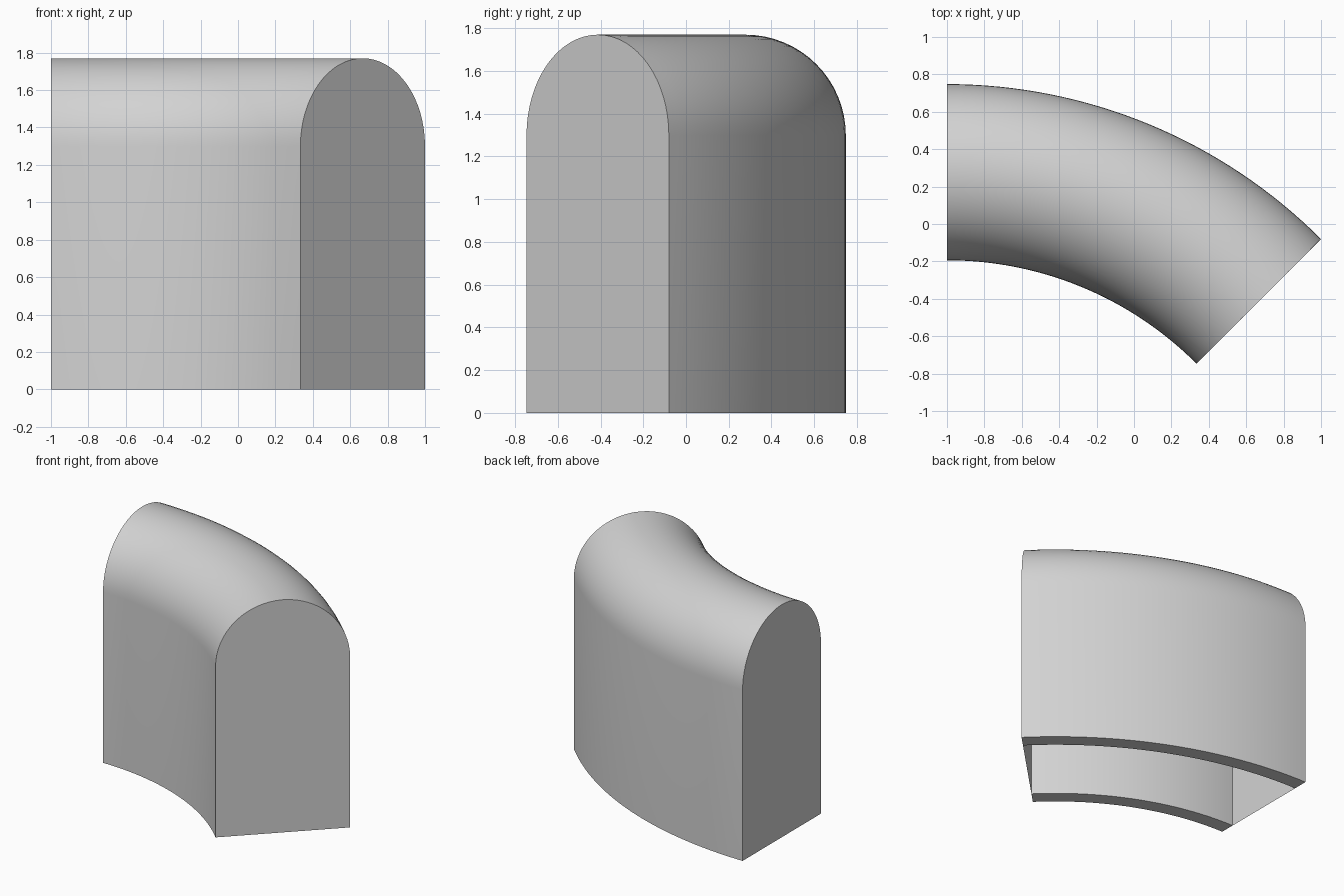
import bpy, bmesh, math

if "Cube" in bpy.data.objects:
    bpy.data.objects.remove(bpy.data.objects["Cube"])

R_OUT, R_IN = 2.828, 1.886          # plan radii of the curved walls
MID, HALF = (R_OUT + R_IN) / 2, (R_OUT - R_IN) / 2
WALL = HALF / 4                     # shell thickness
SPRING = 1.77 - HALF                # height where the round top begins
CX, CY = -1.0, -2.08                # centre of the bend
SWEEP = math.radians(45)
STEPS, ARCH = 32, 32


def arch(half):
    """Straight sides with a half-round top, as (offset, height)."""
    top = [(-half * math.cos(math.pi * i / ARCH),
            SPRING + half * math.sin(math.pi * i / ARCH)) for i in range(ARCH + 1)]
    return [(-half, 0)] + top + [(half, 0)]


outer = arch(HALF)
section = outer + arch(HALF - WALL)[::-1]

# Sweep the hollow section around the bend
bm = bmesh.new()
rings = []
for s in range(STEPS + 1):
    a = SWEEP * s / STEPS
    rings.append([bm.verts.new((CX + (MID + u) * math.sin(a),
                                CY + (MID + u) * math.cos(a), z)) for u, z in section])
n = len(section)
for r0, r1 in zip(rings, rings[1:]):
    for i in range(n):
        j = (i + 1) % n
        bm.faces.new((r0[i], r0[j], r1[j], r1[i]))

# Thin flat end walls
for ring in (rings[0], rings[-1]):
    bm.faces.new(ring[:len(outer)])
bmesh.ops.recalc_face_normals(bm, faces=bm.faces[:])

mesh = bpy.data.meshes.new("curved_arch_block")
bm.to_mesh(mesh)
bm.free()
block = bpy.data.objects.new("curved_arch_block", mesh)
bpy.context.collection.objects.link(block)

# Plain grey finish
grey = bpy.data.materials.new("light_grey")
grey.diffuse_color = (0.65, 0.65, 0.65, 1)
grey.use_nodes = True
grey.node_tree.nodes["Principled BSDF"].inputs["Base Color"].default_value = grey.diffuse_color
mesh.materials.append(grey)

bpy.context.view_layer.objects.active = block
block.select_set(True)
bpy.ops.object.shade_smooth_by_angle(angle=math.radians(30))
